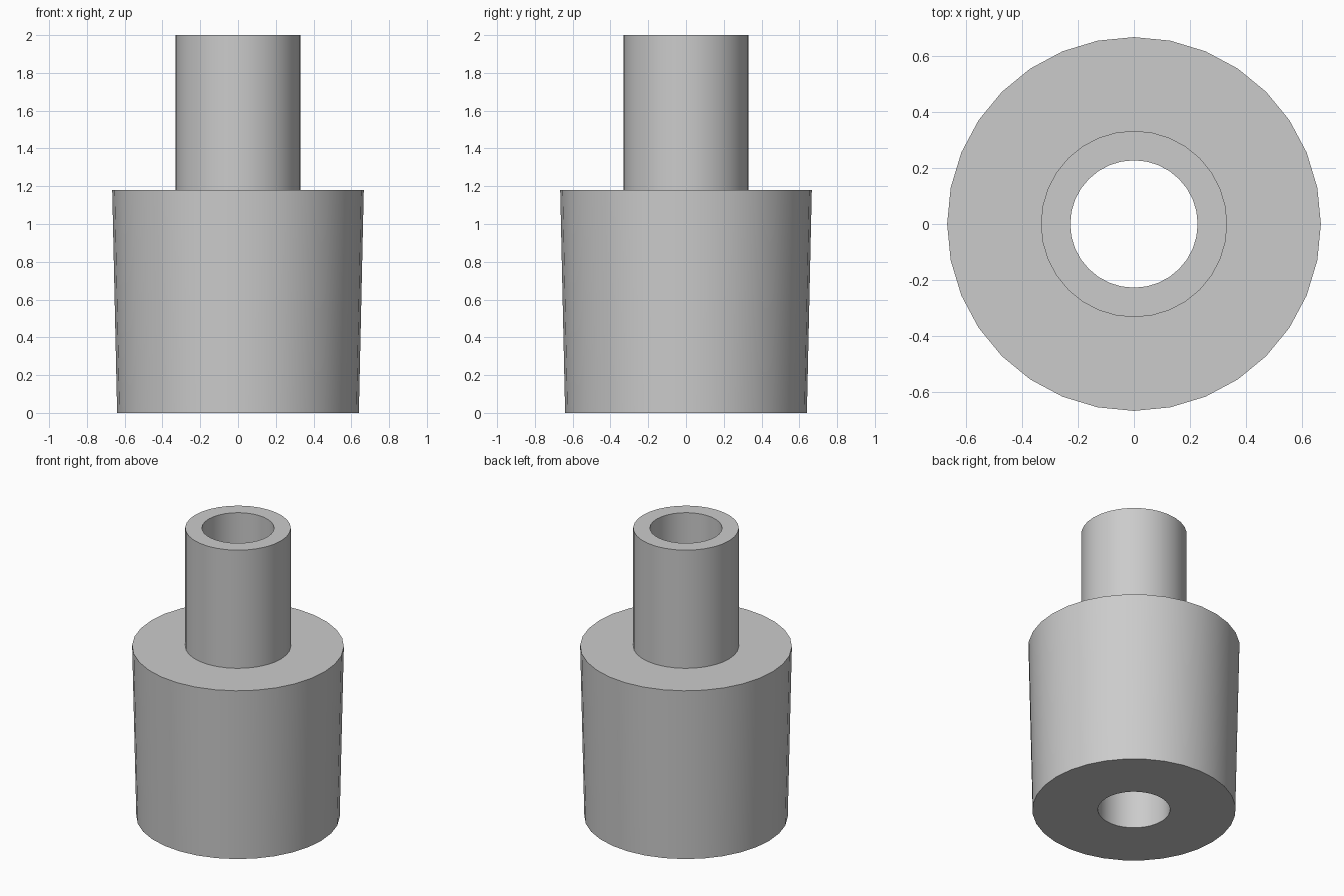
import bpy
import bmesh
import math

SIDES = 32

cube = bpy.data.objects.get("Cube")
if cube:
    bpy.data.objects.remove(cube, do_unlink=True)

grey = bpy.data.materials.new("mid grey")
grey.use_nodes = True
colour = (0.6, 0.6, 0.6, 1)
grey.diffuse_color = colour
grey.node_tree.nodes["Principled BSDF"].inputs["Base Color"].default_value = colour


def lathe(name, profile):
    """Turn a closed (radius, height) profile around the z axis."""
    bm = bmesh.new()
    rings = []
    for radius, z in profile:
        ring = []
        for i in range(SIDES):
            a = math.tau * i / SIDES
            ring.append(bm.verts.new((radius * math.cos(a), radius * math.sin(a), z)))
        rings.append(ring)
    for k, lower in enumerate(rings):
        upper = rings[(k + 1) % len(rings)]
        for i in range(SIDES):
            j = (i + 1) % SIDES
            bm.faces.new((lower[i], lower[j], upper[j], upper[i]))
    bmesh.ops.recalc_face_normals(bm, faces=bm.faces)
    mesh = bpy.data.meshes.new(name)
    bm.to_mesh(mesh)
    bm.free()
    mesh.materials.append(grey)
    obj = bpy.data.objects.new(name, mesh)
    bpy.context.collection.objects.link(obj)
    bpy.ops.object.select_all(action="DESELECT")
    obj.select_set(True)
    bpy.context.view_layer.objects.active = obj
    bpy.ops.object.shade_smooth_by_angle(angle=math.radians(30))
    return obj


# Tapered body, narrow neck and straight bore in one turned piece
bore, neck = 0.227, 0.332
lathe("stepped_bushing", [
    (bore, 0), (0.64, 0), (0.666, 1.18),
    (neck, 1.18), (neck, 2), (bore, 2),
])
